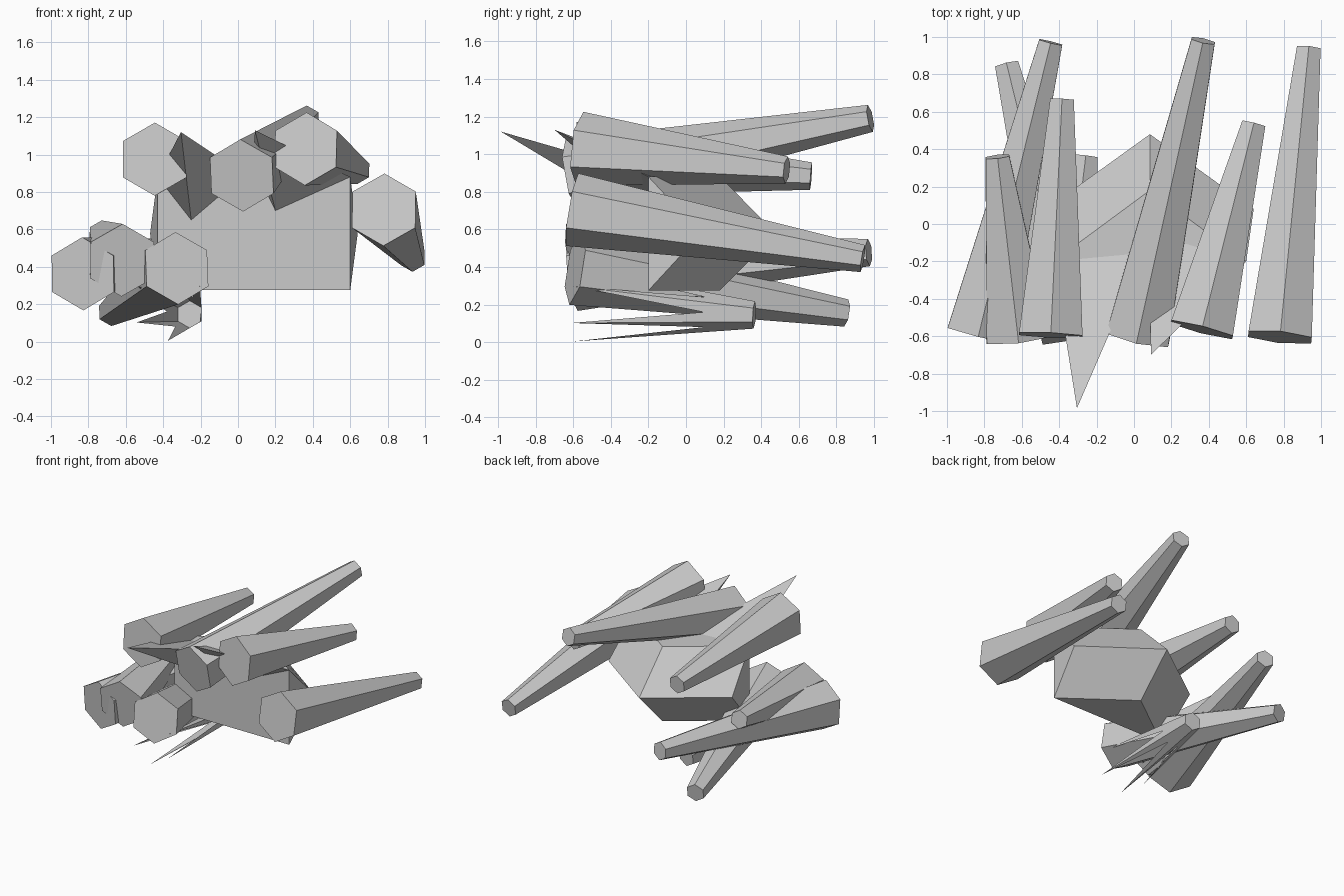
import bpy, math
from mathutils import Vector

if "Cube" in bpy.data.objects:
    bpy.data.objects.remove(bpy.data.objects["Cube"])


def make_mesh(name, verts, faces):
    me = bpy.data.meshes.new(name)
    me.from_pydata([tuple(v) for v in verts], [], faces)
    me.validate()
    me.update()
    ob = bpy.data.objects.new(name, me)
    bpy.context.collection.objects.link(ob)
    return ob


def hex_ring(centre, radius, rot):
    pts = []
    for i in range(6):
        a = math.pi / 6 + i * math.pi / 3
        pts.append(Vector(centre) + rot @ Vector((radius * math.cos(a), 0, radius * math.sin(a))))
    return pts


def tube_rings(front, back):
    rot = (Vector(back) - Vector(front)).to_track_quat('Y', 'Z')
    return hex_ring(front, 0.196, rot) + hex_ring(back, 0.073, rot)


def tapered_tube(name, front, back):
    faces = [(i, (i + 1) % 6, (i + 1) % 6 + 6, i + 6) for i in range(6)]
    faces += [tuple(range(5, -1, -1)), tuple(range(6, 12))]
    make_mesh(name, tube_rings(front, back), faces)


# Seven tapered hexagonal tubes: wide end at the front, narrow end at the back
tubes = [
    ((-0.445, -0.595, 0.975), (-0.385, 0.665, 0.883)),
    ((0.02, -0.605, 0.888), (0.37, 0.98, 1.19)),
    ((0.362, -0.565, 1.03), (0.64, 0.535, 0.915)),
    ((0.78, -0.605, 0.705), (0.934, 0.94, 0.445)),
    ((-0.83, -0.59, 0.362), (-0.445, 0.972, 0.477)),
    ((-0.62, -0.61, 0.435), (-0.73, 0.36, 0.575)),
    ((-0.327, -0.59, 0.392), (-0.68, 0.852, 0.155)),
]
for n, (f, b) in enumerate(tubes, 1):
    tapered_tube(f"tube_{n}", f, b)

# Splintered tube: each wide-end corner is a spike running to the narrow end
spike_faces = [tuple(range(6, 12))]
for i in range(6):
    spike_faces.append((i, (i + 1) % 6 + 6, i + 6))
    spike_faces.append((i, i + 6, (i - 1) % 6 + 6))
make_mesh("splintered_tube", tube_rings((-0.373, -0.585, 0.2), (-0.258, 0.363, 0.145)), spike_faces)

# Faceted body: flat front, widest halfway up, pointed towards the back
low, mid, top = 0.275, 0.578, 0.88
body = []
for z, half, yf, yb in ((low, 0.515, -0.2, 0.18), (mid, 0.555, 0.08, 0.48), (top, 0.515, -0.2, 0.18)):
    body += [(0.085 - half, yf, z), (0.085 + half, yf, z), (0.085, yb, z)]
make_mesh("body", body, [
    (0, 2, 1), (6, 7, 8),
    (1, 2, 5, 4), (2, 0, 3, 5),
    (4, 5, 8, 7), (5, 3, 6, 8),
    (0, 1, 7, 6), (1, 4, 7), (0, 6, 3)])

# Two forward spikes growing from the top of the body
for name, tip, base in (
    ("left_spike", (-0.305, -0.985, 1.12), ((-0.43, -0.2, 0.88), (0.07, -0.12, 0.87), (-0.25, -0.2, 0.65))),
    ("right_spike", (0.09, -0.7, 1.13), ((0.085, -0.05, 0.88), (0.6, -0.2, 0.88), (0.2, -0.2, 0.7))),
):
    make_mesh(name, [tip, *base], [(0, 2, 1), (0, 3, 2), (0, 1, 3), (1, 2, 3)])
